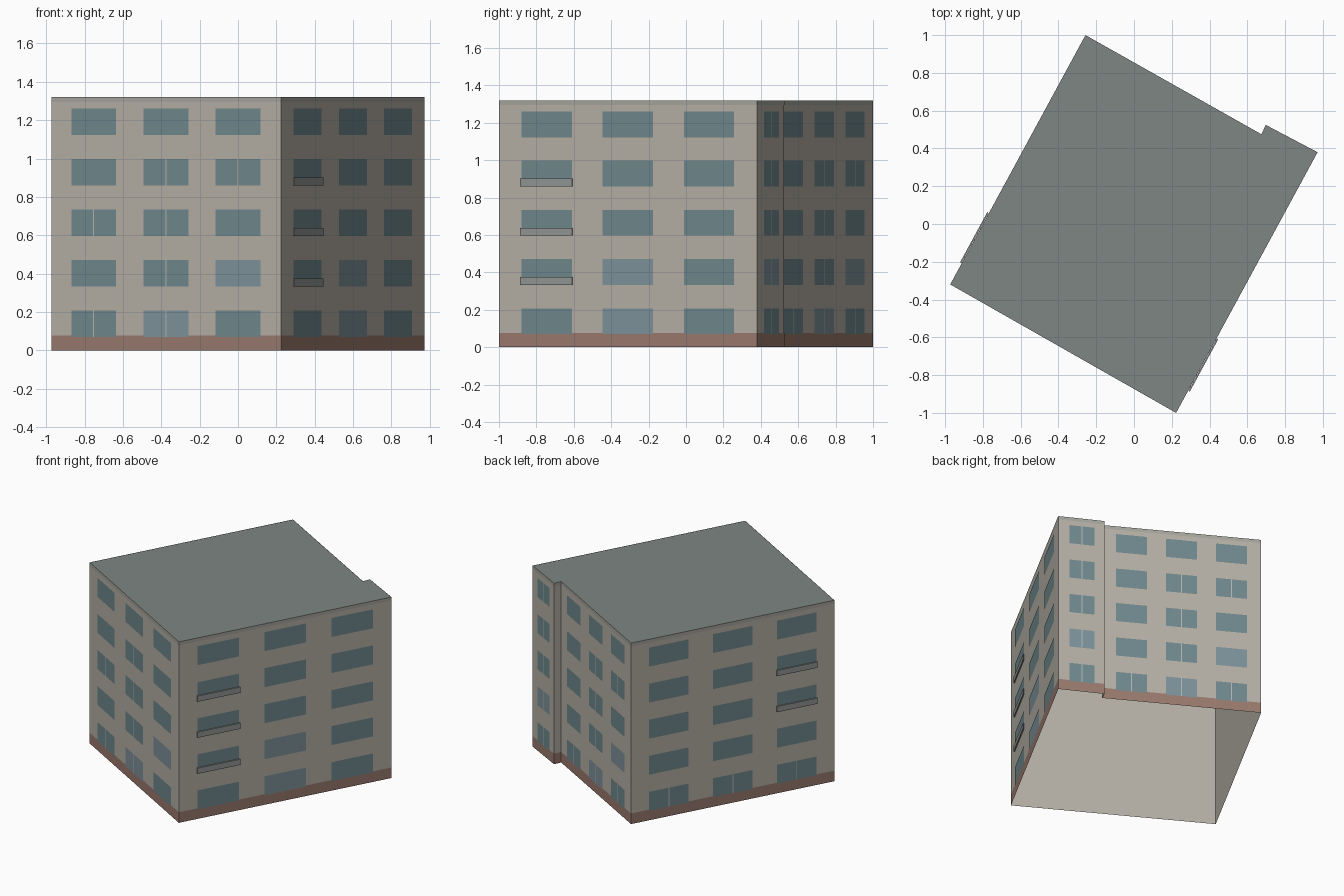
import bpy, bmesh
from mathutils import Vector

if "Cube" in bpy.data.objects:
    bpy.data.objects.remove(bpy.data.objects["Cube"])

H = 1.32
A, B, C, D, E, F = [Vector((x, y, 0)) for x, y in (
    (-0.973, -0.32), (0.223, -1.0), (0.972, 0.38),
    (0.697, 0.525), (0.675, 0.475), (-0.257, 1.0))]
OUTLINE = [A, B, C, D, E, F]          # counter-clockwise footprint
FLOORS = [0.07 + 0.263 * k for k in range(5)]
WIN_H = 0.138
BAYS = [(0.088, 0.283), (0.402, 0.598), (0.717, 0.912)]


def material(name, r, g, b):
    m = bpy.data.materials.new(name)
    lin = [((c / 255 + 0.055) / 1.055) ** 2.4 for c in (r, g, b)]
    m.diffuse_color = (*lin, 1)
    m.use_nodes = True
    m.node_tree.nodes["Principled BSDF"].inputs["Base Color"].default_value = m.diffuse_color
    return m


WALL = material("plaster", 182, 176, 166)
ROOF = material("roofing", 126, 134, 131)
BASE = material("brick_base", 154, 122, 110)
GLASS = material("glass", 112, 137, 142)
PALE = material("pale_glass", 126, 147, 155)
TRIM = material("trim", 166, 165, 157)
RAIL = material("balcony_panel", 146, 151, 148)
FRAME = material("frame", 180, 184, 180)


def make(name, bm, mat):
    me = bpy.data.meshes.new(name)
    bm.to_mesh(me)
    bm.free()
    me.materials.append(mat)
    ob = bpy.data.objects.new(name, me)
    bpy.context.collection.objects.link(ob)
    return ob


def quad(bm, p, q, z0, z1, t0=0, t1=1, out=0.0):
    """Upright rectangle on the wall p-q, pushed outward by out."""
    d = q - p
    n = Vector((d.y, -d.x, 0)).normalized() * out
    a, b = p + d * t0 + n, p + d * t1 + n
    up = Vector((0, 0, 1))
    return bm.faces.new([bm.verts.new(v) for v in
                         (a + up * z0, b + up * z0, b + up * z1, a + up * z1)])


def strip(name, z0, z1, out, mat):
    bm = bmesh.new()
    for p, q in zip(OUTLINE, OUTLINE[1:] + OUTLINE[:1]):
        quad(bm, p, q, z0, z1, out=out)
    if out == 0:
        bmesh.ops.remove_doubles(bm, verts=bm.verts, dist=1e-5)
    return make(name, bm, mat)


# shell, open at the bottom, with brick base and top trim laid on it
strip("walls", 0, H, 0, WALL)
strip("base_band", 0, 0.077, 0.001, BASE)
strip("top_trim", 1.295, H, 0.001, TRIM)

# flat roof
bm = bmesh.new()
bm.faces.new([bm.verts.new((v.x, v.y, H)) for v in OUTLINE])
make("roof", bm, ROOF)

# each wall: ends, bays, (floor, bay) with mullions, with pale glass, balcony bay, balcony floors
WALLS = {
    "front": (A, B, BAYS, {(0, 0), (0, 1), (1, 1), (2, 0), (2, 1), (3, 1), (3, 2)},
              {(0, 1), (1, 2)}, 0, ()),
    "right": (B, C, BAYS, set(), {(0, 1), (1, 1)}, 0, (1, 2, 3)),
    "back_step": (C, D, [(0.24, 0.79)], {(k, 0) for k in range(5)}, {(1, 0)}, 0, ()),
    "back": (E, F, BAYS, {(0, 0), (0, 1), (0, 2), (1, 1), (2, 1), (3, 1), (3, 2)},
             {(0, 1), (1, 2)}, 0, ()),
    "left": (F, A, BAYS, {(0, 0), (0, 1), (0, 2)}, set(), 2, (2, 3)),
}

for side, (p, q, bays, split, pale, bal_bay, bal_floors) in WALLS.items():
    glass, light, bars = bmesh.new(), bmesh.new(), bmesh.new()
    length = (q - p).length
    for k, z in enumerate(FLOORS):
        for j, (t0, t1) in enumerate(bays):
            quad(light if (k, j) in pale else glass, p, q, z, z + WIN_H, t0, t1, 0.002)
            if (k, j) in split:
                m, w = (t0 + t1) / 2, 0.003 / length
                quad(bars, p, q, z, z + WIN_H, m - w, m + w, 0.003)
    make(side + "_windows", glass, GLASS)
    for name, part, mat in (("_pale_windows", light, PALE), ("_mullions", bars, FRAME)):
        if part.faces:
            make(side + name, part, mat)
        else:
            part.free()

    # shallow balcony panels over the lower part of the window
    if bal_floors:
        bm = bmesh.new()
        t0, t1 = bays[bal_bay]
        for k in bal_floors:
            f = quad(bm, p, q, FLOORS[k], FLOORS[k] + 0.042, t0 - 0.003, t1 + 0.003, 0.002)
            d = q - p
            n = Vector((d.y, -d.x, 0)).normalized() * 0.008
            r = bmesh.ops.extrude_face_region(bm, geom=[f])
            bmesh.ops.translate(bm, vec=n, verts=[
                v for v in r["geom"] if isinstance(v, bmesh.types.BMVert)])
        bmesh.ops.recalc_face_normals(bm, faces=bm.faces)
        make(side + "_balconies", bm, RAIL)
